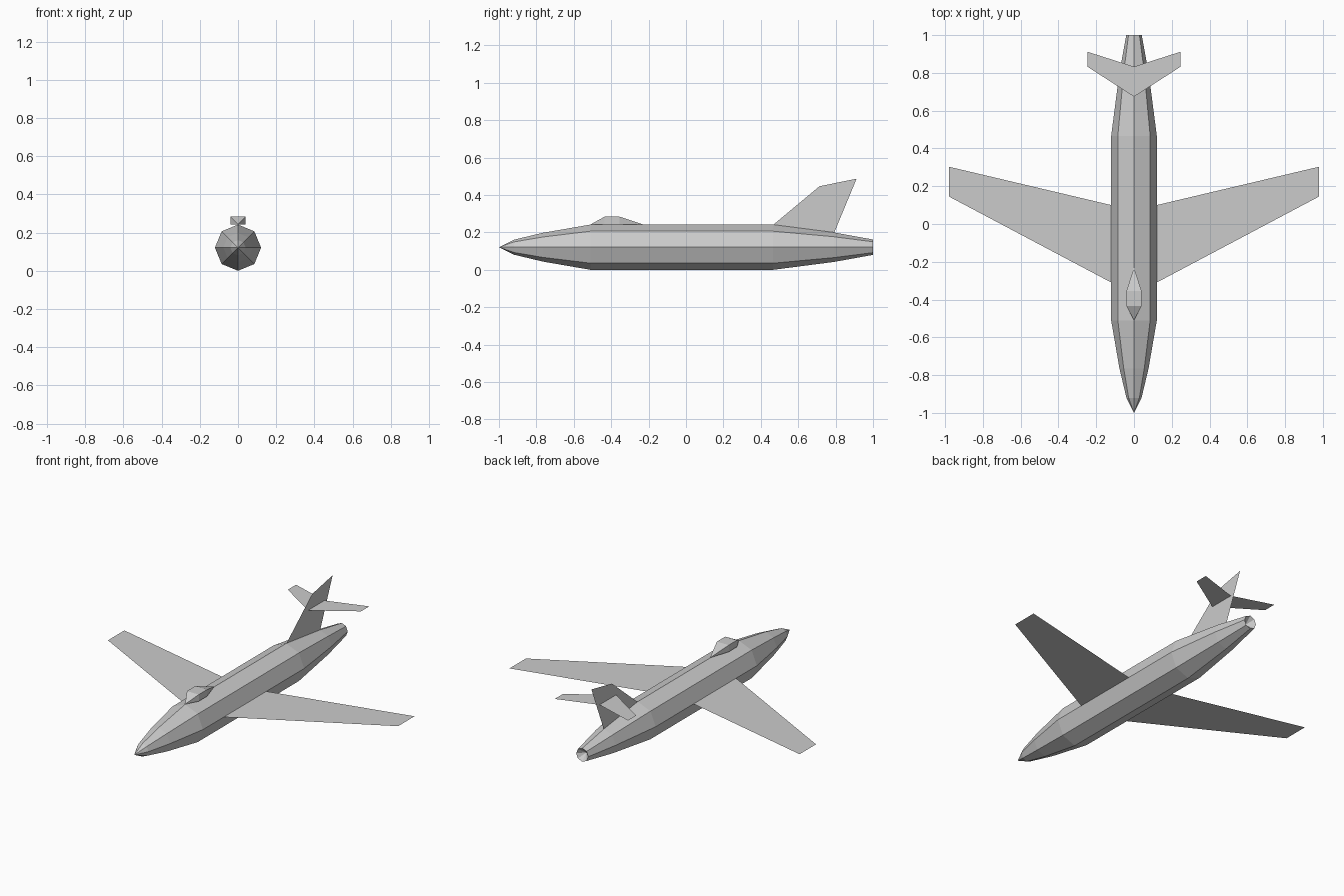
import bpy
import bmesh
from math import cos, sin, pi

if "Cube" in bpy.data.objects:
    bpy.data.objects.remove(bpy.data.objects["Cube"])

AXIS = 0.121  # height of the fuselage centre line


def finish(name, bm, closed=True):
    if closed:
        bmesh.ops.recalc_face_normals(bm, faces=bm.faces)
    mesh = bpy.data.meshes.new(name)
    bm.to_mesh(mesh)
    bm.free()
    obj = bpy.data.objects.new(name, mesh)
    bpy.context.collection.objects.link(obj)
    return obj


def sheet(name, points):
    bm = bmesh.new()
    bm.faces.new([bm.verts.new(p) for p in points])
    return finish(name, bm, False)


def fan(bm, ring, tip):
    for i in range(len(ring)):
        bm.faces.new((ring[i - 1], ring[i], tip))


def bridge(bm, a, b):
    for i in range(len(a)):
        bm.faces.new((a[i - 1], a[i], b[i], b[i - 1]))


# Eight-sided fuselage with pointed nose and recessed tail end
bm = bmesh.new()
stations = [(-0.92, 0.04), (-0.765, 0.077), (-0.51, 0.121),
            (0.465, 0.121), (0.79, 0.079), (1.0, 0.041)]
rings = [[bm.verts.new((r * cos(i * pi / 4), y, AXIS + r * sin(i * pi / 4)))
          for i in range(8)] for y, r in stations]
fan(bm, rings[0], bm.verts.new((0, -1, AXIS)))
for a, b in zip(rings, rings[1:]):
    bridge(bm, a, b)
fan(bm, rings[-1], bm.verts.new((0, 0.96, AXIS)))
finish("fuselage", bm)

# Canopy: short box section tapering to a point at each end
bm = bmesh.new()
low, high, half = 0.243, 0.284, 0.04
sections = [[bm.verts.new((x, y, z)) for x, z in
             ((-half, low), (half, low), (half, high), (-half, high))]
            for y in (-0.435, -0.355)]
bridge(bm, *sections)
fan(bm, sections[0], bm.verts.new((0, -0.51, low)))
fan(bm, sections[1], bm.verts.new((0, -0.23, low)))
finish("canopy", bm)

# Thin wings and tailplanes, one per side
for side, s in (("right", 1), ("left", -1)):
    wing = [(0.12, -0.31), (0.979, 0.145), (0.979, 0.303), (0.12, 0.1)]
    tail = [(0, 0.674), (0.247, 0.833), (0.247, 0.912), (0, 0.833)]
    for name, outline, z in (("wing", wing, AXIS), ("tailplane", tail, 0.363)):
        pts = [(s * x, y, z) for x, y in outline]
        sheet(side + "_" + name, pts[::s])

# Upright tail fin
sheet("tail_fin", [(0, 0.467, 0.241), (0, 0.793, 0.2),
                   (0, 0.912, 0.487), (0, 0.714, 0.447)])
